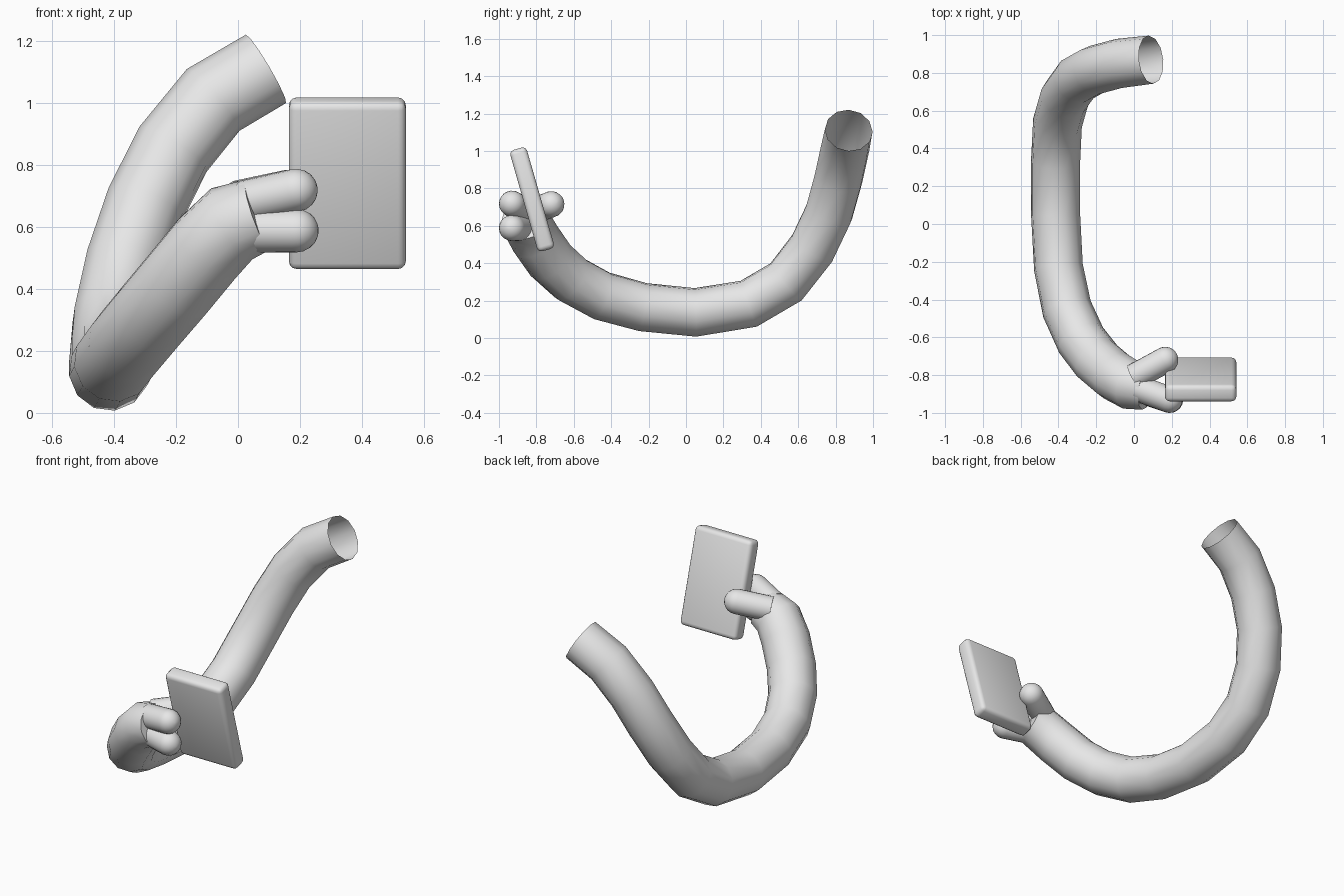
import bpy, bmesh, math
from mathutils import Vector, Matrix

if "Cube" in bpy.data.objects:
    bpy.data.objects.remove(bpy.data.objects["Cube"])

mat = bpy.data.materials.new("light_grey")
mat.diffuse_color = (0.8, 0.8, 0.8, 1)
mat.use_nodes = True
mat.node_tree.nodes["Principled BSDF"].inputs["Base Color"].default_value = mat.diffuse_color


def finish(name, bm, angle=40):
    me = bpy.data.meshes.new(name)
    bm.to_mesh(me)
    bm.free()
    ob = bpy.data.objects.new(name, me)
    bpy.context.collection.objects.link(ob)
    me.materials.append(mat)
    bpy.ops.object.select_all(action='DESELECT')
    ob.select_set(True)
    bpy.context.view_layer.objects.active = ob
    bpy.ops.object.shade_smooth_by_angle(angle=math.radians(angle))
    return ob


def sweep(name, rings, sides, cap_start=False, cap_end=False, angle=50):
    """Tube through (x, y, z, radius) rings, frame carried along the path."""
    bm = bmesh.new()
    pts = [Vector(r[:3]) for r in rings]
    side, prev = None, None
    loops = []
    for i, p in enumerate(pts):
        t = Vector()
        if i > 0:
            t += (p - pts[i - 1]).normalized()
        if i < len(pts) - 1:
            t += (pts[i + 1] - p).normalized()
        t.normalize()
        if side is None:
            side = t.cross(Vector((0, 1, 0))).normalized()
        else:
            side = prev.rotation_difference(t) @ side
        prev = t
        up = t.cross(side)
        loops.append([bm.verts.new(p + rings[i][3] * (
            side * math.cos(a) + up * math.sin(a)))
            for a in (2 * math.pi * k / sides for k in range(sides))])
    for a, b in zip(loops, loops[1:]):
        for k in range(sides):
            n = (k + 1) % sides
            bm.faces.new((a[k], a[n], b[n], b[k]))
    if cap_start:
        bm.faces.new(loops[0][::-1])
    if cap_end:
        bm.faces.new(loops[-1])
    return finish(name, bm, angle)


# Arm: curved tube, open at the shoulder, closed at the hand
arm = [
    (0.09, 0.87, 1.11, 0.128), (-0.08, 0.85, 1.01, 0.131),
    (-0.21, 0.815, 0.85, 0.131), (-0.30, 0.765, 0.67, 0.131),
    (-0.365, 0.675, 0.48, 0.131), (-0.405, 0.535, 0.30, 0.131),
    (-0.415, 0.335, 0.183, 0.131), (-0.415, 0.05, 0.137, 0.131),
    (-0.40, -0.23, 0.165, 0.131), (-0.355, -0.45, 0.225, 0.133),
    (-0.28, -0.615, 0.315, 0.134), (-0.195, -0.725, 0.415, 0.135),
    (-0.10, -0.805, 0.53, 0.135), (-0.02, -0.85, 0.61, 0.133),
    (0.065, -0.865, 0.64, 0.12),
]
sweep("arm", arm, 12, cap_end=True)


# Fingers: cylinders with rounded tips
def finger(name, base, tip, r=0.07):
    a, b = Vector(base), Vector(tip)
    d = (b - a).normalized()
    rings = [(*a, r)]
    for k in range(6):
        ang = math.radians(17 * k)
        rings.append((*(b + d * r * math.sin(ang)), r * math.cos(ang)))
    sweep(name, rings, 20, True, True, 50)


finger("upper_finger", (0.02, -0.87, 0.68), (0.187, -0.93, 0.718))
finger("lower_finger", (0.02, -0.875, 0.587), (0.19, -0.93, 0.588))
finger("thumb", (0.0, -0.81, 0.68), (0.165, -0.72, 0.715))

# Tablet: thin bevelled slab leaning back
bm = bmesh.new()
bmesh.ops.create_cube(bm, size=1)
bmesh.ops.scale(bm, vec=(0.377, 0.093, 0.563), verts=bm.verts)
bmesh.ops.bevel(bm, geom=bm.edges[:], offset=0.025, segments=3,
                profile=0.5, affect='EDGES')
bmesh.ops.transform(bm, verts=bm.verts, matrix=Matrix.Translation(
    (0.353, -0.823, 0.741)) @ Matrix.Rotation(math.radians(16), 4, 'X'))
finish("tablet", bm, 40)
